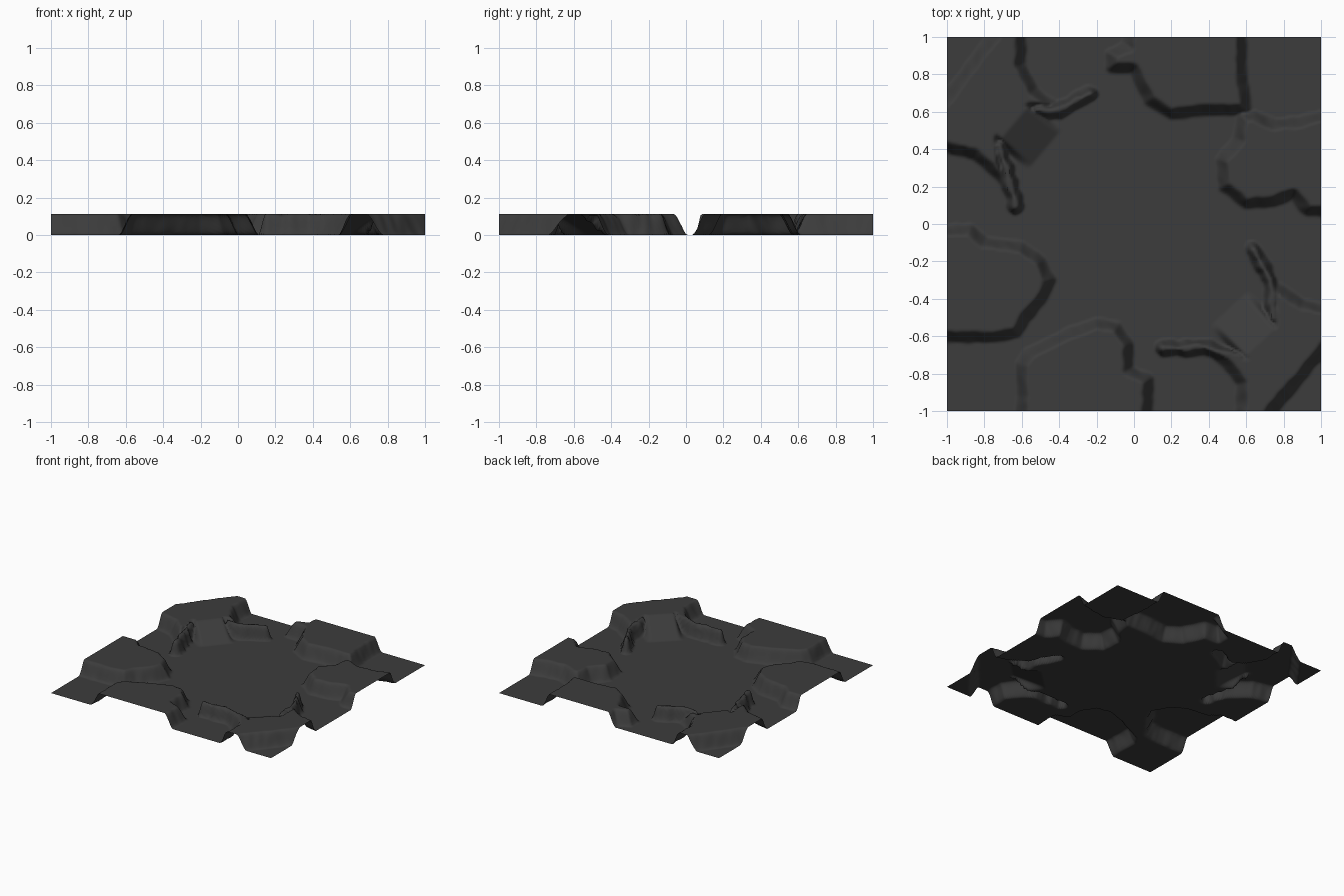
import bpy, bmesh
from mathutils import Vector, noise

if "Cube" in bpy.data.objects:
    bpy.data.objects.remove(bpy.data.objects["Cube"])

H = 0.112      # plateau height
W = 0.032      # half width of the cliff slope
N = 180        # grid resolution

# Plateau outlines seen from above (they run past the tile edge)
north = [(.575, 1.2), (.575, .8), (.60, .61), (.40, .61), (.20, .59), (.08, .66), (.03, .77),
         (.0, .83), (-.12, .84), (-.12, .91), (-.03, .95), (-.02, 1.2)]
east = [(1.2, .59), (1, .58), (.9, .55), (.75, .53), (.64, .58), (.58, .58), (.56, .45), (.47, .34),
        (.48, .2), (.6, .11), (.75, .12), (.85, .16), (.93, .07), (1.2, .06)]
south = [(-.6, -1.2), (-.6, -.75), (-.56, -.69), (-.36, -.59), (-.2, -.53), (-.09, -.55), (-.03, -.65),
         (-.03, -.78), (.08, -.83), (.06, -1.2)]
west = [(-1.2, -.6), (-.75, -.605), (-.63, -.58), (-.58, -.5), (-.48, -.38), (-.45, -.3), (-.5, -.2),
        (-.6, -.12), (-.8, -.1), (-.88, -.03), (-1.2, -.04)]
northwest = [(-.6, 1.2), (-.61, .85), (-.54, .71), (-.44, .64), (-.55, .62), (-.72, .45),
             (-.70, .24), (-.85, .37), (-1, .41), (-1.2, .41)]
southeast = [(.56, -1.2), (.58, -.85), (.50, -.75), (.42, -.67), (.60, -.70), (.74, -.54),
             (.75, -.33), (.9, -.43), (1, -.45), (1.2, -.45)]

# Rocky spits beside the two ramps
spits = [[(-.52, .61), (-.40, .61), (-.24, .70)], [(-.72, .42), (-.67, .24), (-.63, .09)],
         [(.56, -.72), (.38, -.66), (.16, -.665)], [(.75, -.5), (.73, -.3), (.64, -.14)]]

# Ramps: middle of the top edge, middle of the foot, half width
ramps = [((-.64, .54), (-.475, .40), .115), ((.675, -.63), (.51, -.455), .115)]


def seg_dist(p, a, b):
    d = b - a
    t = max(0, min(1, (p - a).dot(d) / d.length_squared))
    return (p - a - d * t).length


def prepare(points):
    return [Vector(q) for q in points]


def signed_dist(p, poly):
    """Distance to the outline, positive inside."""
    best, inside = 9.0, False
    for i, b in enumerate(poly):
        a = poly[i - 1]
        best = min(best, seg_dist(p, a, b))
        if (a.y > p.y) != (b.y > p.y) and p.x < (b.x - a.x) * (p.y - a.y) / (b.y - a.y) + a.x:
            inside = not inside
    return best if inside else -best


def ease(t):
    t = max(0, min(1, t))
    return .5 * t + .5 * t * t * (3 - 2 * t)


plateaus = [prepare(q) for q in (north, east, south, west, northwest, southeast)]
spits = [prepare(q) for q in spits]
ramps = [(Vector(a), Vector(b), w) for a, b, w in ramps]


def height(x, y):
    p = Vector((x, y))
    rough = .008 * noise.noise(Vector((x * 18, y * 18, .3)))
    z = 0
    for poly in plateaus:
        z = max(z, ease((signed_dist(p, poly) + rough + W) / (2 * W)))
    for line in spits:
        d = min(seg_dist(p, a, b) for a, b in zip(line, line[1:]))
        if d < .08:
            z = max(z, ease((.045 - d + 2 * rough) / .035))
    for top, foot, half in ramps:
        run = foot - top
        t = (p - top).dot(run) / run.length_squared
        side = abs((p - top).cross(run)) / run.length
        if -.3 < t < 1 and side < half + .03:
            z = max(z, min(1, 1 - t) * ease((half + .03 - side) / .04))
    return H * z


# Terrain sheet
bm = bmesh.new()
bmesh.ops.create_grid(bm, x_segments=N, y_segments=N, size=1)
for v in bm.verts:
    v.co.z = height(v.co.x, v.co.y)
me = bpy.data.meshes.new("terrain")
bm.to_mesh(me)
bm.free()
terrain = bpy.data.objects.new("terrain", me)
bpy.context.collection.objects.link(terrain)
for f in me.polygons:
    f.use_smooth = True

mat = bpy.data.materials.new("dark_ground")
mat.diffuse_color = (.045, .045, .045, 1)
mat.use_nodes = True
mat.node_tree.nodes["Principled BSDF"].inputs["Base Color"].default_value = mat.diffuse_color
me.materials.append(mat)
